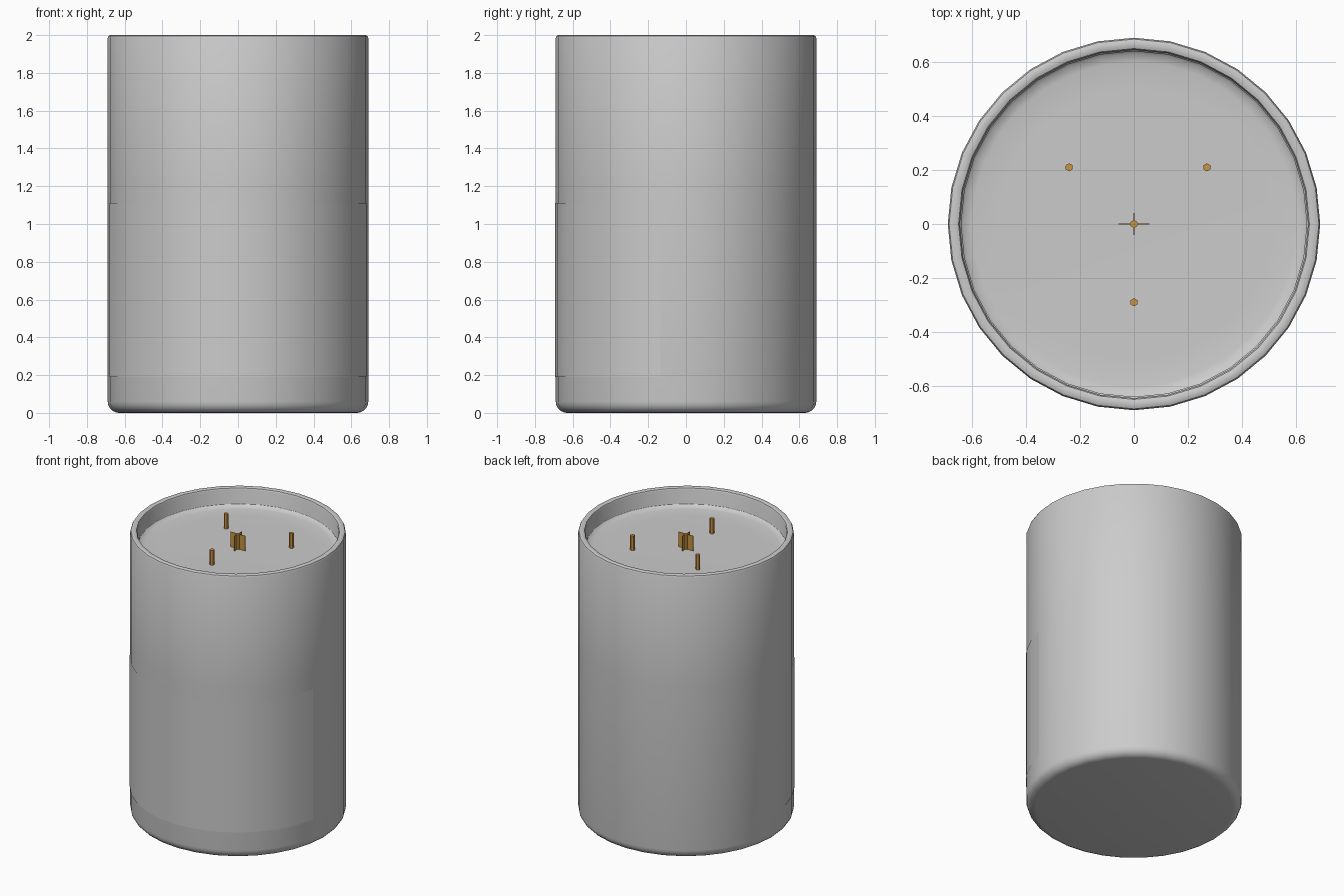
import bpy, bmesh, math

if "Cube" in bpy.data.objects:
    bpy.data.objects.remove(bpy.data.objects["Cube"])

SIDES = 32
STEP = 2 * math.pi / SIDES


def finish(name, bm, smooth=True, mat=None):
    bmesh.ops.remove_doubles(bm, verts=bm.verts, dist=1e-5)
    me = bpy.data.meshes.new(name)
    bm.to_mesh(me)
    bm.free()
    ob = bpy.data.objects.new(name, me)
    bpy.context.collection.objects.link(ob)
    if mat:
        me.materials.append(mat)
    if smooth:
        bpy.ops.object.select_all(action='DESELECT')
        ob.select_set(True)
        bpy.context.view_layer.objects.active = ob
        bpy.ops.object.shade_smooth_by_angle(angle=math.radians(35))
    return ob


def lathe(name, profile):
    """Revolve (radius, z) points around the z axis."""
    bm = bmesh.new()
    verts = [bm.verts.new((r, 0, z)) for r, z in profile]
    edges = [bm.edges.new(p) for p in zip(verts, verts[1:])]
    bmesh.ops.spin(bm, geom=verts + edges, cent=(0, 0, 0), axis=(0, 0, 1),
                   angle=2 * math.pi, steps=SIDES)
    bmesh.ops.remove_doubles(bm, verts=bm.verts, dist=1e-5)
    bmesh.ops.recalc_face_normals(bm, faces=bm.faces)
    return finish(name, bm)


# Glass jar: rounded base, outer wall, soft rim, inner wall and floor
R, C = 0.69, 0.06
corner = [(R - C + C * math.sin(a), C - C * math.cos(a))
          for a in (math.pi / 2 * i / 5 for i in range(6))]
lathe("glass_jar", [(0, 0)] + corner + [
    (R, 1.22), (R, 1.985), (R - 0.005, 1.996), (R - 0.014, 2.0),
    (0.660, 2.0), (0.650, 1.996), (0.645, 1.985),
    (0.645, 0.10), (0.61, 0.06), (0, 0.06)])

# Wax fill with a slightly raised edge
lathe("wax", [(0, 0.065), (0.605, 0.065), (0.642, 0.105), (0.642, 1.888),
              (0.632, 1.878), (0.60, 1.872), (0.50, 1.870), (0, 1.870)])

# Front label following the facets of the jar
bm = bmesh.new()
rows = []
for i in range(SIDES // 2 + 1, SIDES):
    a = i * STEP
    x, y = 0.693 * math.cos(a), 0.693 * math.sin(a)
    rows.append((bm.verts.new((x, y, 0.19)), bm.verts.new((x, y, 1.11))))
for (a0, a1), (b0, b1) in zip(rows, rows[1:]):
    bm.faces.new((a0, b0, b1, a1))
finish("front_label", bm)

# Wicks: four hexagonal posts
brown = bpy.data.materials.new("wick_brown")
brown.diffuse_color = (0.58, 0.29, 0.05, 1)
brown.use_nodes = True
brown.node_tree.nodes["Principled BSDF"].inputs["Base Color"].default_value = brown.diffuse_color
WICK_BASE, WICK_TOP = 1.84, 1.975
for i, (x, y) in enumerate([(0, 0), (-0.24, 0.21), (0.27, 0.21), (0, -0.29)]):
    bm = bmesh.new()
    bmesh.ops.create_cone(bm, cap_ends=True, segments=6, radius1=0.015,
                          radius2=0.015, depth=WICK_TOP - WICK_BASE)
    bmesh.ops.translate(bm, verts=bm.verts,
                        vec=(x, y, (WICK_BASE + WICK_TOP) / 2))
    finish(f"wick_{i + 1}", bm, smooth=False, mat=brown)

# Crossed thin blades around the centre wick
for name, sx, sy in (("wick_blade_x", 0.115, 0.004), ("wick_blade_y", 0.004, 0.082)):
    bm = bmesh.new()
    bmesh.ops.create_cube(bm, size=1)
    bmesh.ops.scale(bm, verts=bm.verts, vec=(sx, sy, WICK_TOP - WICK_BASE))
    bmesh.ops.translate(bm, verts=bm.verts,
                        vec=(0, 0, (WICK_BASE + WICK_TOP) / 2))
    finish(name, bm, smooth=False, mat=brown)
